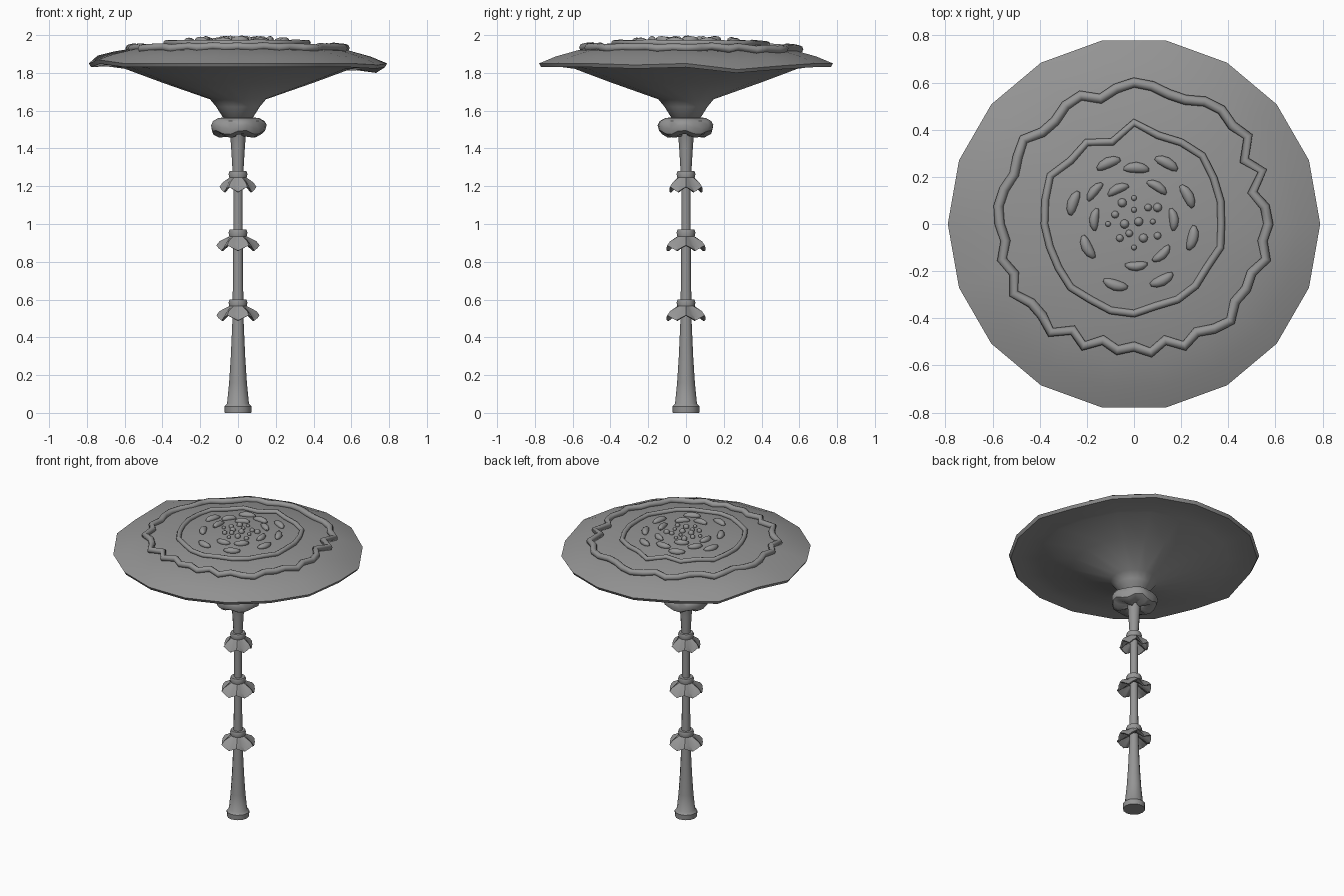
import bpy, bmesh, math
from math import cos, sin, pi, tau
from mathutils import Matrix, Vector

cube = bpy.data.objects.get("Cube")
if cube:
    bpy.data.objects.remove(cube, do_unlink=True)

grey = bpy.data.materials.new("stone_grey")
grey.use_nodes = True
colour = (0.3, 0.3, 0.3, 1)
grey.diffuse_color = colour
grey.node_tree.nodes["Principled BSDF"].inputs["Base Color"].default_value = colour


def finish(name, data, angle=40):
    """Add an object, give it the material and smooth it."""
    obj = bpy.data.objects.new(name, data)
    bpy.context.collection.objects.link(obj)
    data.materials.append(grey)
    if obj.type == 'MESH':
        for other in bpy.context.view_layer.objects:
            other.select_set(False)
        obj.select_set(True)
        bpy.context.view_layer.objects.active = obj
        bpy.ops.object.shade_smooth_by_angle(angle=math.radians(angle))
    return obj


def lathe(name, profile, sides, warp=None, angle=40):
    """Spin (radius, height) points; warp may change each ring point."""
    bm = bmesh.new()
    rings = []
    for i, (r, z) in enumerate(profile):
        if r == 0:
            rings.append([bm.verts.new((0, 0, z))] * sides)
            continue
        ring = []
        for k in range(sides):
            a = tau * k / sides
            rr, zz = warp(i, k, r, z) if warp else (r, z)
            ring.append(bm.verts.new((rr * cos(a), rr * sin(a), zz)))
        rings.append(ring)
    for low, high in zip(rings, rings[1:]):
        for k in range(sides):
            n = (k + 1) % sides
            corners = dict.fromkeys((low[k], low[n], high[n], high[k]))
            bm.faces.new(list(corners))
    bmesh.ops.recalc_face_normals(bm, faces=bm.faces)
    mesh = bpy.data.meshes.new(name)
    bm.to_mesh(mesh)
    bm.free()
    return finish(name, mesh, angle)


# Stem with flared foot and widened top
lathe("stem", [(0, 0), (.07, 0), (.072, .035), (.058, .05), (.047, .16), (.038, .3),
               (.03, .48), (.027, .7), (.025, .95), (.025, 1.2), (.03, 1.3),
               (.036, 1.4), (.042, 1.48), (.07, 1.56), (0, 1.58)], 12)

# Three scalloped skirts around the stem
def skirt_warp(i, k, r, z):
    if i in (4, 5, 6):
        wave = cos(k * pi / 2)
        return r * (1 + .06 * wave), z + .014 * wave
    return r, z

for n, (top, wide) in enumerate([(.6, .108), (.97, .108), (1.28, .092)]):
    shape = [(.02, top), (.045, top), (.05, top - .015), (.046, top - .035),
             (wide * .85, top - .075), (wide, top - .097), (wide * .9, top - .1),
             (.03, top - .06)]
    lathe("skirt_%d" % (n + 1), shape, 24, skirt_warp)

# Lumpy collar under the cap
def collar_warp(i, k, r, z):
    wave = cos(k * pi / 2 + .6)
    return r * (1 + .05 * wave), z + (.012 * wave if i > 2 else 0)

lathe("collar", [(.03, 1.565), (.105, 1.562), (.135, 1.545), (.146, 1.515),
                 (.138, 1.485), (.105, 1.467), (.03, 1.475)], 20, collar_warp)

# Broad cap with a gently wavy rim
RIM = .79
rim_lift = [0, -.032, -.012, 0, 0, 0, .01, -.005, .042, 0, .02, 0, 0, 0, 0, 0, 0, -.008]
cap_top = [(0, 1.975), (.2, 1.968), (.4, 1.948), (.58, 1.92), (.7, 1.887), (RIM, 1.85)]
cap_under = [(.778, 1.83), (.7, 1.835), (.6, 1.822), (.4, 1.748), (.148, 1.66),
             (.115, 1.62), (.08, 1.565), (.05, 1.55)]

def cap_warp(i, k, r, z):
    return r, z + rim_lift[k] * (r / RIM) ** 4

lathe("cap", cap_top + cap_under, len(rim_lift), cap_warp)


def cap_height(r):
    for (r0, z0), (r1, z1) in zip(cap_top, cap_top[1:]):
        if r <= r1:
            return z0 + (z1 - z0) * (r - r0) / (r1 - r0)
    return cap_top[-1][1]


# Two wavy cords lying on the cap, radii in hundredths
def cord(name, radii, thick):
    curve = bpy.data.curves.new(name, 'CURVE')
    curve.dimensions = '3D'
    curve.bevel_depth = thick
    curve.bevel_resolution = 2
    line = curve.splines.new('POLY')
    line.points.add(len(radii) - 1)
    line.use_cyclic_u = True
    for k, (p, hundredths) in enumerate(zip(line.points, radii)):
        r, a = hundredths / 100, tau * k / len(radii)
        p.co = (r * cos(a), r * sin(a), cap_height(r) + thick * .5, 1)
    line.use_smooth = True
    finish(name, curve)

cord("outer_cord", [57, 56, 52, 59, 54, 61, 59, 61, 60, 57, 57, 59, 60, 58, 55, 59,
                    58, 55, 55, 59, 57, 55, 57, 58, 57, 55, 58, 55, 59, 55, 55, 58,
                    52, 56, 51, 54, 52, 55, 51, 56, 53, 56, 58, 54, 55, 54, 58, 55], .021)
cord("inner_cord", [37, 38, 39, 41, 40, 39, 43, 36, 40, 38, 41, 39,
                    38, 37, 37, 38, 37, 38, 38, 36, 37, 37, 36, 38], .016)


# Curved lozenges and round beads on the crown, placed in hundredths
def studs(name, spots, size, bend):
    bm = bmesh.new()
    for n, (px, py) in enumerate(spots):
        x, y = px / 100, py / 100
        r = math.hypot(x, y)
        scale = 1 if bend else (.75, 1, 1.2)[n % 3]
        made = bmesh.ops.create_uvsphere(bm, u_segments=10, v_segments=6, radius=1)
        turn = Matrix.Rotation(math.atan2(y, x) - pi / 2, 3, 'Z')
        for v in made["verts"]:
            p = Vector([c * s * scale for c, s in zip(v.co, size)])
            if bend:
                p.y -= p.x ** 2 / (1.6 * r)
            v.co = turn @ p + Vector((x, y, cap_height(r) + size[2] * .3))
    mesh = bpy.data.meshes.new(name)
    bm.to_mesh(mesh)
    bm.free()
    finish(name, mesh, 60)

studs("outer_lozenges", [(-11, 26), (1, 24), (14, 26), (23, 12), (25, -6), (12, -24),
                         (-8, -26), (-20, -10), (-26, 9)], (.056, .023, .02), True)
studs("inner_lozenges", [(-7, 15), (10, 16), (17, 2), (12, -13), (1, -18),
                         (-17, 2), (-17, 14)], (.05, .02, .02), True)
studs("beads", [(-11, 0), (-8, 4), (-5, 9), (0, 11), (6, 7), (10, 7), (8, 1), (10, -5),
                (4, -6), (0, -10), (-6, -6), (-4, 0), (0, 6), (-2, -4), (2, 1)],
      (.016, .016, .016), False)
